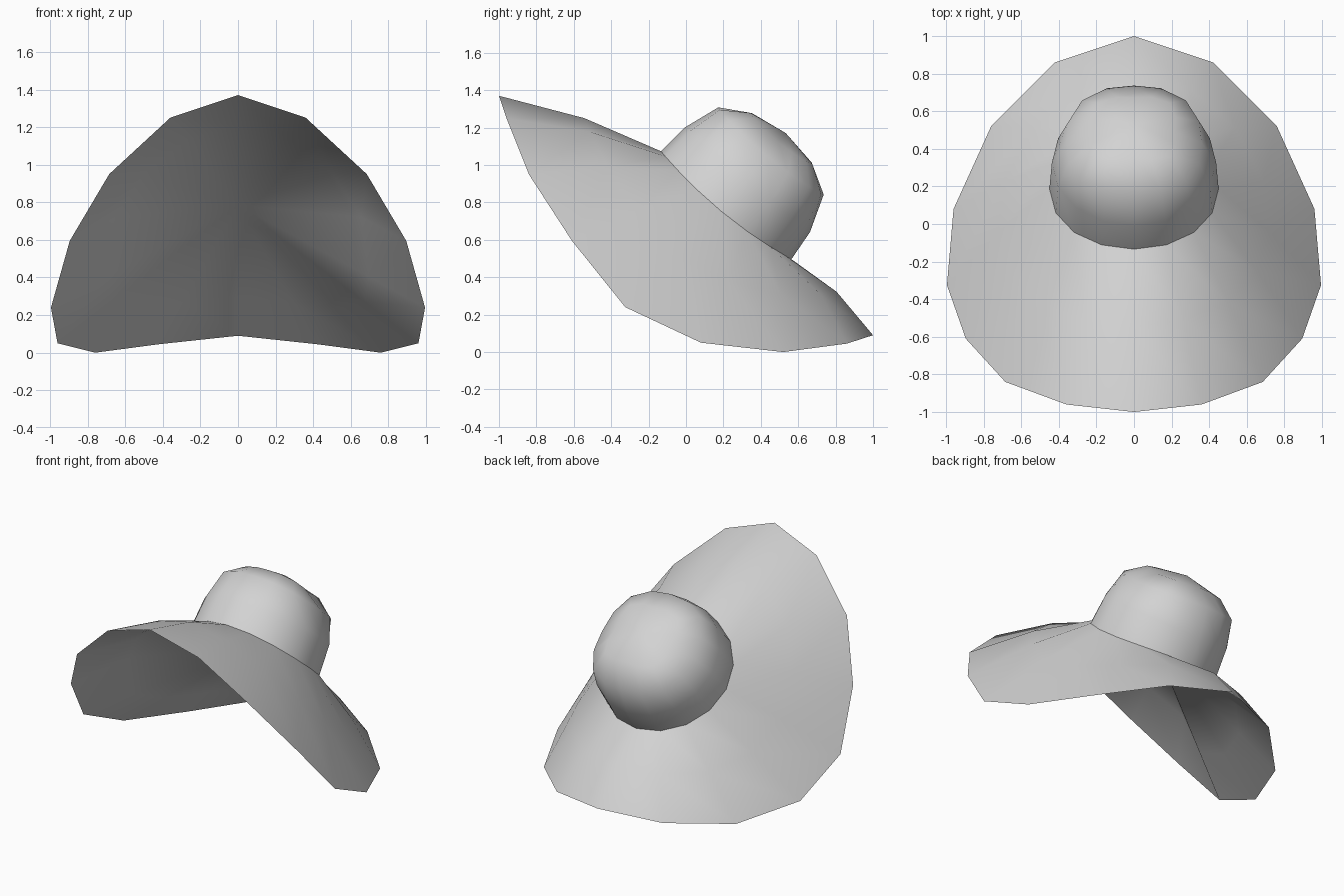
import bpy, bmesh, math
from mathutils import Vector

if "Cube" in bpy.data.objects:
    bpy.data.objects.remove(bpy.data.objects["Cube"])

SEG = 16
CENTRE = Vector((0, 0.215, 0.785))      # middle of the head opening
BACK = Vector((0, 0.77, -0.637))        # down the tilt, towards the back
UP = Vector((0, 0.637, 0.771))          # axis of the crown

straw = bpy.data.materials.new("light_grey")
straw.diffuse_color = (0.65, 0.65, 0.65, 1)
straw.use_nodes = True
straw.node_tree.nodes["Principled BSDF"].inputs["Base Color"].default_value = straw.diffuse_color


def crown_ring(width, depth, height, dip=0.0, square=0.0):
    """Tilted ring, starting at the front and running towards +x."""
    ring = []
    for k in range(SEG):
        a = 2 * math.pi * k / SEG
        s, c = math.sin(a), math.cos(a)
        f = 1 + square * math.sin(2 * a) ** 2
        ring.append(CENTRE + Vector((width * f * s, 0, 0)) - BACK * (depth * f * c)
                    + UP * (height - dip * s * s))
    return ring


def loft(name, rings, angle):
    """Skin successive rings; a ring of one point becomes a pole."""
    bm = bmesh.new()
    loops = []
    for ring in rings:
        vs = [bm.verts.new(p) for p in ring]
        loops.append(vs if len(vs) > 1 else vs * SEG)
    for a, b in zip(loops, loops[1:]):
        for k in range(SEG):
            j = (k + 1) % SEG
            quad = [a[k], b[k], b[j], a[j]]
            bm.faces.new(list(dict.fromkeys(quad)))
    mesh = bpy.data.meshes.new(name)
    bm.to_mesh(mesh)
    bm.free()
    obj = bpy.data.objects.new(name, mesh)
    bpy.context.collection.objects.link(obj)
    mesh.materials.append(straw)
    bpy.ops.object.select_all(action='DESELECT')
    obj.select_set(True)
    bpy.context.view_layer.objects.active = obj
    bpy.ops.object.shade_smooth_by_angle(angle=math.radians(angle))
    return obj


# Crown: domed cap standing on the saddle-shaped head opening
base = crown_ring(0.45, 0.453, 0.0, 0.042)
loft("crown", [[CENTRE + UP * 0.5],
               crown_ring(0.215, 0.207, 0.467, 0.03, 0.25),
               crown_ring(0.36, 0.366, 0.376, 0.035, 0.08),
               crown_ring(0.437, 0.437, 0.175),
               base], 60)

# Brim edge: half outline from front to back, mirrored across x
half = [(0, -1.0, 1.37), (0.36, -0.96, 1.25), (0.685, -0.84, 0.95),
        (0.895, -0.61, 0.595), (0.995, -0.325, 0.24), (0.96, 0.08, 0.05),
        (0.76, 0.52, 0.0), (0.42, 0.86, 0.045), (0, 1.0, 0.09)]
rim = [Vector(p) for p in half]
rim += [Vector((-x, y, z)) for x, y, z in half[-2:0:-1]]

# Upper brim bulges slightly between the crown and the edge
middle = [(a + b) / 2 + UP * 0.037 for a, b in zip(base, rim)]
loft("brim_top", [base, middle, rim], 60)

# Underside: arched under the front, straight to the middle elsewhere
under = []
for k in range(SEG):
    if min(k, SEG - k) <= 3:
        under.append(middle[k] - UP * 0.05)
    else:
        under.append(CENTRE.lerp(rim[k], 0.7))
loft("brim_underside", [rim, under, [CENTRE]], 80)
